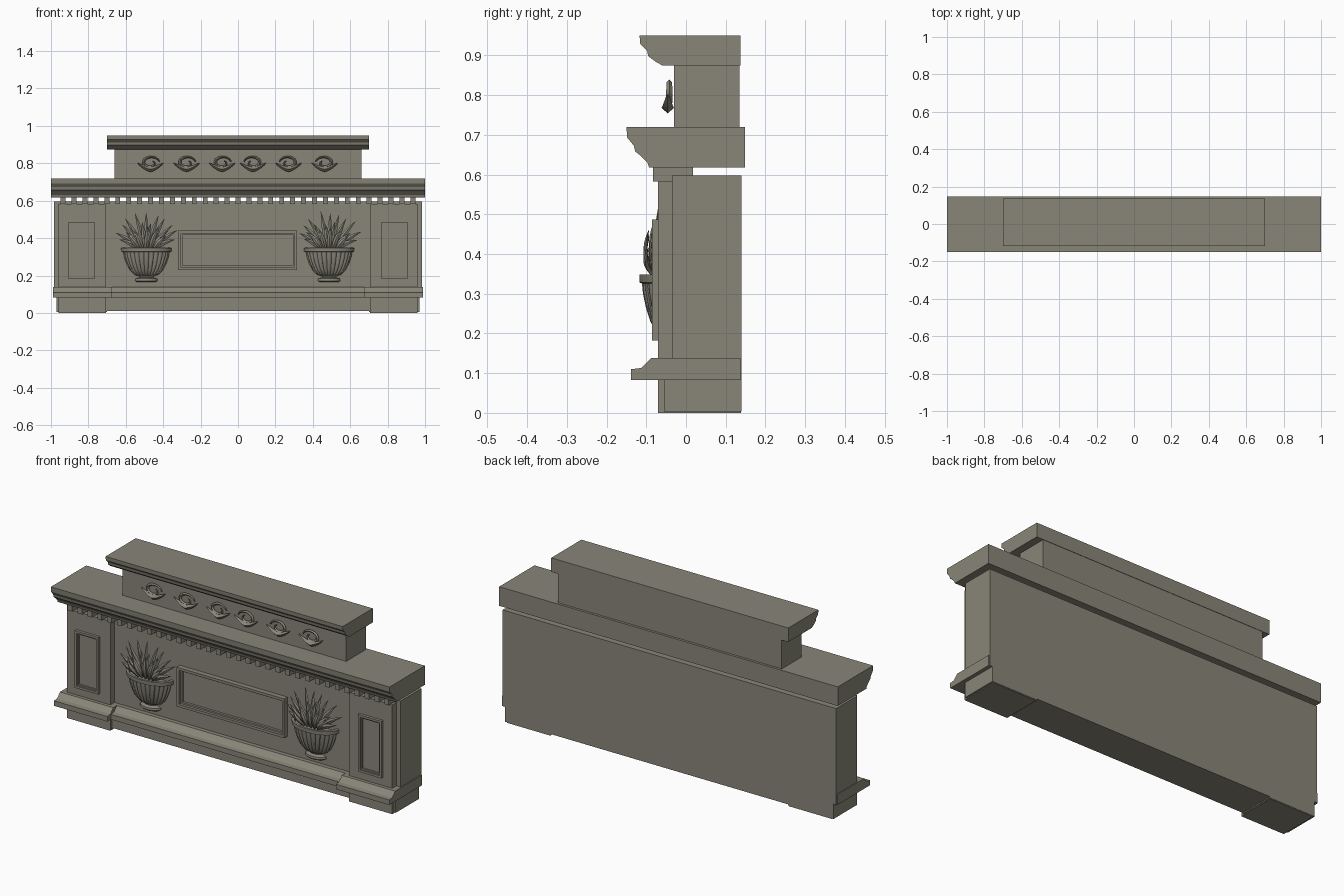
import bpy, bmesh, math, random
from mathutils import Vector

random.seed(4)
cube = bpy.data.objects.get("Cube")
if cube:
    bpy.data.objects.remove(cube, do_unlink=True)

stone = bpy.data.materials.new("olive grey stone")
stone.use_nodes = True
COLOR = (0.25, 0.24, 0.19, 1)
stone.diffuse_color = COLOR
stone.node_tree.nodes["Principled BSDF"].inputs["Base Color"].default_value = COLOR


def finish(name, bm, smooth=False):
    bmesh.ops.recalc_face_normals(bm, faces=bm.faces)
    mesh = bpy.data.meshes.new(name)
    bm.to_mesh(mesh)
    bm.free()
    mesh.materials.append(stone)
    obj = bpy.data.objects.new(name, mesh)
    bpy.context.collection.objects.link(obj)
    if smooth:
        bpy.ops.object.select_all(action='DESELECT')
        obj.select_set(True)
        bpy.context.view_layer.objects.active = obj
        bpy.ops.object.shade_smooth_by_angle(angle=math.radians(35))
    return obj


def add_box(bm, x0, x1, y0, y1, z0, z1):
    verts = bmesh.ops.create_cube(bm, size=1)["verts"]
    for v in verts:
        v.co = ((x0 + x1) / 2 + v.co.x * (x1 - x0),
                (y0 + y1) / 2 + v.co.y * (y1 - y0),
                (z0 + z1) / 2 + v.co.z * (z1 - z0))


def box(name, *size):
    bm = bmesh.new()
    add_box(bm, *size)
    return finish(name, bm)


def loft(bm, rings):
    """Skin a list of closed rings of points and cap both ends."""
    loops = [[bm.verts.new(p) for p in ring] for ring in rings]
    n = len(loops[0])
    for a, b in zip(loops, loops[1:]):
        for i in range(n):
            j = (i + 1) % n
            bm.faces.new((a[i], a[j], b[j], b[i]))
    bm.faces.new(loops[0])
    bm.faces.new(loops[-1])


def moulding(name, profile, x0, x1, shift=0):
    """Run a (y, z) profile along x."""
    bm = bmesh.new()
    loft(bm, [[(x, y + shift * (y < 0), z) for y, z in profile] for x in (x0, x1)])
    return finish(name, bm)


def frame(name, x0, x1, z0, z1, wall, front, w):
    """Raised rim with a stepped inner bead around a flat panel."""
    bm = bmesh.new()
    for inset, width, y in ((0, w, front), (w, w * 0.6, (front + wall) / 2)):
        a, b, c, d = x0 + inset, x1 - inset, z0 + inset, z1 - inset
        add_box(bm, a, b, y, wall, c, c + width)
        add_box(bm, a, b, y, wall, d - width, d)
        add_box(bm, a, a + width, y, wall, c + width, d - width)
        add_box(bm, b - width, b, y, wall, c + width, d - width)
    return finish(name, bm)


def sweep(bm, pts, widths, thick):
    """Diamond-section blade along a path, width measured in the front plane."""
    rings = []
    for i, p in enumerate(pts):
        t = pts[min(i + 1, len(pts) - 1)] - pts[max(i - 1, 0)]
        n = Vector((-t.z, 0, t.x)).normalized() * widths[i]
        d = Vector((0, thick * widths[i] / max(widths), 0))
        rings.append([p + n, p - d, p - n, p + d])
    loft(bm, rings)


# Body, plinths and pilasters
box("body", -0.985, 0.985, -0.035, 0.14, 0.083, 0.597)
box("centre_plinth", -0.71, 0.71, -0.055, 0.14, 0.01, 0.09)
BASE = [(0.137, 0.083), (-0.138, 0.083), (-0.138, 0.11), (-0.113, 0.113),
        (-0.105, 0.12), (-0.088, 0.138), (0.137, 0.138)]
moulding("centre_base_moulding", BASE, -0.68, 0.68, 0.03)
for side, s in (("left", 1), ("right", -1)):
    def span(a, b):
        return sorted((s * a, s * b))
    box(side + "_plinth", *span(0.7, 0.97), -0.055, 0.14, 0.004, 0.09)
    box(side + "_plinth_front", *span(0.705, 0.96), -0.07, 0.138, 0, 0.09)
    box(side + "_pilaster", *span(0.705, 0.96), -0.07, 0, 0.1, 0.583)
    moulding(side + "_base_moulding", BASE, *span(0.675, 0.99))
    frame(side + "_pilaster_frame", *span(0.767, 0.906), 0.182, 0.487,
          -0.069, -0.085, 0.012)
frame("centre_frame", -0.32, 0.316, 0.23, 0.44, -0.034, -0.062, 0.014)

# Dentil row
bm = bmesh.new()
COUNT = 33
for i in range(COUNT):
    x = -0.935 + 1.87 * i / (COUNT - 1)
    add_box(bm, x - 0.013, x + 0.013, -0.083, 0.018, 0.583, 0.62)
finish("dentils", bm)

# Main cornice, attic and upper cornice
moulding("main_cornice", [
    (0.148, 0.618), (-0.093, 0.618), (-0.097, 0.63), (-0.115, 0.648), (-0.128, 0.658),
    (-0.131, 0.672), (-0.148, 0.693), (-0.15, 0.72), (0.148, 0.72)], -1, 1)
box("attic", -0.66, 0.66, -0.03, 0.135, 0.715, 0.88)
moulding("upper_cornice", [
    (0.137, 0.875), (-0.06, 0.875), (-0.075, 0.883), (-0.095, 0.898), (-0.098, 0.912),
    (-0.115, 0.928), (-0.117, 0.95), (0.137, 0.95)], -0.7, 0.7)


# Scroll ornaments: an open curl over a crescent leaf
def scroll(name, cx, flip):
    bm = bmesh.new()
    n = 18
    pts, widths = [], []
    for i in range(n + 1):
        t = i / n
        a = math.radians(170 - 400 * t)
        r = 0.043 - 0.027 * t
        pts.append(Vector((cx + flip * r * 1.15 * math.cos(a), -0.042,
                           0.802 + r * 0.85 * math.sin(a))))
        widths.append(0.001 + 0.007 * math.sin(math.pi * min(1, t * 0.85 + 0.1)))
    sweep(bm, pts, widths, 0.008)
    pts, widths = [], []
    for i in range(13):
        u = i / 6 - 1
        pts.append(Vector((cx + 0.07 * u, -0.046, 0.768 + 0.034 * abs(u) ** 1.5)))
        widths.append(0.001 + 0.013 * (1 - abs(u)) ** 0.7)
    sweep(bm, pts, widths, 0.016)
    finish(name, bm, True)


for k, x in enumerate((0.08, 0.27, 0.463)):
    scroll(f"left_scroll_{k + 1}", x, 1)
    scroll(f"right_scroll_{k + 1}", -x - 0.005, -1)

# Fluted half urns: (radius, height, fluting amount)
URN = [(0.05, 0.165, 0), (0.06, 0.172, 0), (0.058, 0.183, 0), (0.035, 0.19, 0),
       (0.04, 0.197, 0), (0.066, 0.205, 0.07), (0.09, 0.23, 0.1), (0.108, 0.265, 0.1),
       (0.12, 0.3, 0.1), (0.124, 0.326, 0.06), (0.133, 0.328, 0), (0.135, 0.348, 0),
       (0.12, 0.349, 0), (0.115, 0.335, 0)]
RIBS, STEPS = 13, 6


def urn(name, cx):
    bm = bmesh.new()
    rings = []
    seg = RIBS * STEPS
    for r, z, flute in URN:
        ring = []
        for i in range(seg + 1):
            a = math.pi * i / seg
            rr = r * (1 - flute + flute * abs(math.sin(RIBS * a)) ** 0.6)
            ring.append((cx - rr * math.cos(a), -0.034 - rr * 0.62 * math.sin(a), z))
        rings.append(ring)
    loft(bm, rings)
    finish(name, bm, True)


# Fans of pointed leaves: a long back row and a short front row
def plant(name, cx):
    bm = bmesh.new()
    for count, spread, length, y0 in ((9, 52, 0.205, -0.05), (8, 62, 0.15, -0.066),
                                      (5, 40, 0.12, -0.08)):
        for k in range(count):
            u = 2 * k / (count - 1) - 1
            lean = math.radians(spread * u + random.uniform(-4, 4))
            size = length * (1 - 0.22 * u * u) * random.uniform(0.9, 1.04)
            pts, widths = [], []
            for i in range(8):
                t = i / 7
                a = lean * (0.75 + 0.25 * t)
                pts.append(Vector((cx + 0.04 * u + size * t * math.sin(a),
                                   y0 - 0.022 * math.sin(math.pi * t * 0.8),
                                   0.34 + size * t * math.cos(a))))
                widths.append(0.0008 + 0.012 * math.sin(math.pi * (0.15 + 0.85 * t)))
            sweep(bm, pts, widths, 0.006)
    finish(name, bm, True)


for side, x in (("left", 0.487), ("right", -0.49)):
    urn(side + "_urn", x)
    plant(side + "_plant", x)
